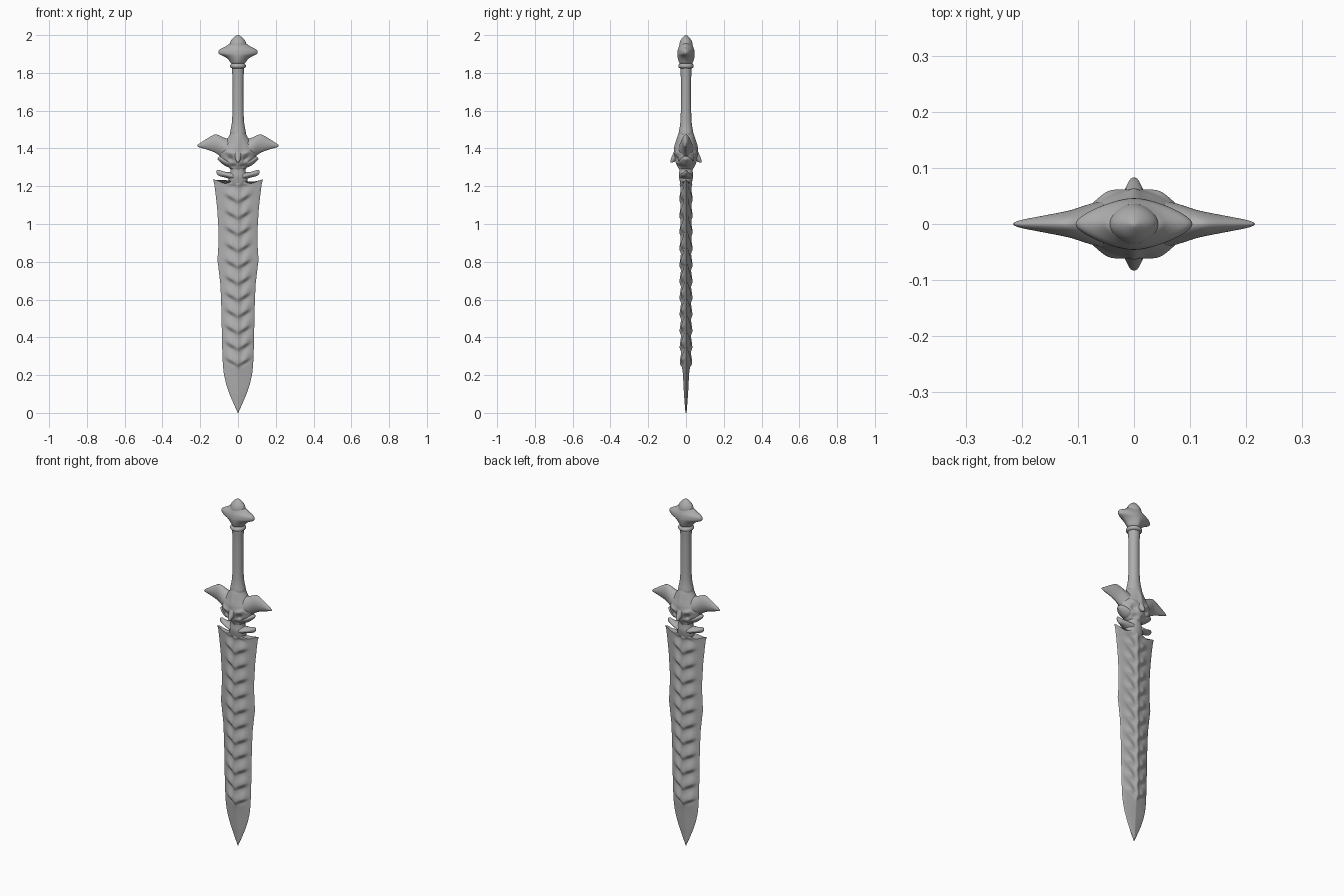
import bpy, bmesh, math
from math import sin, cos, pi, exp

bone = bpy.data.materials.new("bone_grey")
bone.diffuse_color = (0.42, 0.42, 0.42, 1)


def lerp(table, t):
    """Read a table of (position, values...) rows at position t, eased smoothly."""
    if t <= table[0][0]:
        return table[0][1:]
    for a, b in zip(table, table[1:]):
        if t <= b[0]:
            f = (t - a[0]) / (b[0] - a[0])
            return [p + (q - p) * f for p, q in zip(a[1:], b[1:])]
    return table[-1][1:]


def loft(name, rings, subdiv=0, angle=50):
    """Skin closed rings of points, cap both ends and shade smooth."""
    bm = bmesh.new()
    loops = [[bm.verts.new(p) for p in ring] for ring in rings]
    n = len(loops[0])
    for a, b in zip(loops, loops[1:]):
        for i in range(n):
            bm.faces.new((a[i], a[(i + 1) % n], b[(i + 1) % n], b[i]))
    bm.faces.new(loops[0][::-1])
    bm.faces.new(loops[-1])
    bmesh.ops.recalc_face_normals(bm, faces=bm.faces)
    me = bpy.data.meshes.new(name)
    bm.to_mesh(me)
    bm.free()
    me.materials.append(bone)
    ob = bpy.data.objects.new(name, me)
    bpy.context.collection.objects.link(ob)
    if subdiv:
        ob.modifiers.new("smooth", "SUBSURF").levels = subdiv
        ob.modifiers["smooth"].render_levels = subdiv
    bpy.ops.object.select_all(action="DESELECT")
    ob.select_set(True)
    bpy.context.view_layer.objects.active = ob
    bpy.ops.object.shade_smooth_by_angle(angle=math.radians(angle))
    return ob


def ellipse(hx, hy, n, power=1.0):
    """Oval outline; power above 1 pinches it towards a diamond."""
    pts = []
    for i in range(n):
        c, s = cos(2 * pi * i / n), sin(2 * pi * i / n)
        pts.append((hx * math.copysign(abs(c) ** power, c), hy * math.copysign(abs(s) ** power, s)))
    return pts


def upright(name, table, n=16, power=1.0, subdiv=2):
    """Stack of ovals from (z, half x, half y) rows."""
    return loft(name, [[(x, y, z) for x, y in ellipse(hx, hy, n, power)] for z, hx, hy in table], subdiv)


def sideways(name, table, n=12, subdiv=2, sign=1):
    """Row of ovals along x from (x, top z, bottom z, half y) rows."""
    return loft(name, [[(sign * x, y, (t + b) / 2 + h) for h, y in ellipse((t - b) / 2, hy, n, 1.15)]
                       for x, t, b, hy in table], subdiv)


# Blade: leaf-shaped outline with chevron ribs and a central ridge on both faces
OUTLINE = [(0.0, 0.001), (0.05, 0.024), (0.1, 0.045), (0.15, 0.062), (0.2, 0.074), (0.25, 0.080),
           (0.35, 0.084), (0.55, 0.088), (0.68, 0.093), (0.78, 0.105), (0.81, 0.109), (0.86, 0.105),
           (0.95, 0.102), (1.08, 0.110), (1.17, 0.120), (1.215, 0.126), (1.235, 0.132)]
THICK = [(0.0, 0.002), (0.1, 0.010), (0.2, 0.015), (0.28, 0.022), (1.24, 0.024)]
PITCH = 0.0868


def blade_y(x, z, hw):
    ax = abs(x)
    u = ax / hw
    core = lerp(THICK, z)[0]
    y = 0.001 + core * (1 - u) ** 0.75
    zz = z - 0.55 * ax                      # ribs rise outwards
    fade = min(1, max(0, (zz - 0.225) / 0.03)) * min(1, max(0, (1.235 - z) / 0.03))
    f = ((zz - 0.235) / PITCH) % 1
    bump = (f / 0.28 if f < 0.28 else (1 - f) / 0.72)
    bump = bump * bump * (3 - 2 * bump)
    y += fade * (bump - 0.3) * 0.015 * exp(-((ax - 0.036) / 0.025) ** 2)
    y += fade * (0.004 + 0.005 * bump) * exp(-(ax / 0.013) ** 2)
    return max(y, 0.001)


COLS, ROWS = 36, 270
rings = []
for r in range(ROWS + 1):
    z = 1.235 * r / ROWS
    hw = lerp(OUTLINE, z)[0]
    ring = []
    for side in (-1, 1):
        for c in range(COLS):
            x = -side * hw * (1 - 2 * c / COLS)
            # shoulders of the last rows dip between the corner and the middle
            u = abs(x) / hw
            dip = 0.02 * max(0, (z - 1.15) / 0.085) * sin(pi * u) ** 2
            y = 0 if c == 0 else side * blade_y(x, z, hw)
            ring.append((-x * side * side, y, z - dip))
    rings.append(ring)
loft("blade", rings, angle=60)

# Neck joining blade and guard
upright("blade_neck", [(1.19, 0.035, 0.026), (1.23, 0.055, 0.034), (1.255, 0.052, 0.040),
                       (1.275, 0.040, 0.036), (1.30, 0.040, 0.036), (1.33, 0.045, 0.04)])

# Guard: broad bony hub with brow, sockets and cheek swelling
HUB = [(1.275, 0.018, 0.026), (1.295, 0.045, 0.040), (1.32, 0.072, 0.053), (1.345, 0.092, 0.060),
       (1.375, 0.098, 0.062), (1.405, 0.085, 0.058), (1.435, 0.066, 0.050), (1.465, 0.048, 0.044),
       (1.49, 0.036, 0.036), (1.497, 0.030, 0.030)]
hub = []
for k in range(45):
    z = 1.275 + 0.222 * k / 44
    hx, hy = lerp(HUB, z)
    ring = []
    for x, y in ellipse(hx, hy, 64, 1.1):
        ax = abs(x)
        socket = exp(-((ax - 0.040) / 0.014) ** 2 - ((z - 1.345 - 0.3 * (ax - 0.04)) / 0.012) ** 2)
        brow = exp(-((ax - 0.048) / 0.022) ** 2 - ((z - 1.378 - 0.35 * (ax - 0.048)) / 0.011) ** 2)
        lower = exp(-((ax - 0.025) / 0.012) ** 2 - ((z - 1.305) / 0.010) ** 2)
        ridge = exp(-(ax / 0.012) ** 2) * exp(-((z - 1.42) / 0.04) ** 2)
        ring.append((x, y * (1 - 0.28 * socket + 0.14 * brow - 0.2 * lower + 0.12 * ridge), z))
    hub.append(ring)
loft("guard_hub", hub, 1, 80)

# Hooked snout on the front and back of the hub
for side, label in ((-1, "front"), (1, "back")):
    rows = [(0.035, 1.385, 0.026, 0.045), (0.055, 1.368, 0.020, 0.036), (0.068, 1.350, 0.014, 0.025),
            (0.078, 1.338, 0.009, 0.014), (0.083, 1.330, 0.004, 0.006)]
    loft(label + "_snout", [[(a, side * y, z + b) for a, b in ellipse(hx, hz, 12)]
                            for y, z, hx, hz in rows], 2)

for sign, label in ((-1, "left"), (1, "right")):
    # Swept wing of the crossguard
    sideways(label + "_wing", [(0.01, 1.45, 1.32, 0.045), (0.05, 1.452, 1.325, 0.045),
                               (0.08, 1.462, 1.345, 0.038), (0.105, 1.476, 1.365, 0.028),
                               (0.125, 1.478, 1.378, 0.023), (0.15, 1.463, 1.388, 0.018),
                               (0.18, 1.443, 1.398, 0.012), (0.205, 1.426, 1.405, 0.007),
                               (0.216, 1.419, 1.411, 0.002)], sign=sign)
    # Fang below the wing, and the prong above the blade shoulder
    sideways(label + "_fang", [(0.03, 1.35, 1.295, 0.040), (0.06, 1.355, 1.30, 0.040),
                               (0.085, 1.36, 1.318, 0.032), (0.10, 1.36, 1.333, 0.018),
                               (0.108, 1.35, 1.340, 0.005)], sign=sign)
    sideways(label + "_prong", [(0.01, 1.275, 1.225, 0.038), (0.04, 1.275, 1.235, 0.036),
                                (0.07, 1.276, 1.247, 0.026), (0.092, 1.284, 1.250, 0.016),
                                (0.106, 1.290, 1.256, 0.009), (0.115, 1.284, 1.268, 0.003)], sign=sign)

# Grip with flared root and a collar under the pommel
upright("grip", [(1.46, 0.046, 0.040), (1.485, 0.044, 0.040), (1.51, 0.037, 0.034), (1.55, 0.031, 0.029),
                 (1.65, 0.029, 0.027), (1.76, 0.029, 0.027), (1.81, 0.032, 0.030), (1.85, 0.036, 0.034)])
upright("collar", [(1.822, 0.030, 0.030), (1.828, 0.042, 0.041), (1.838, 0.044, 0.043),
                   (1.846, 0.040, 0.038), (1.852, 0.030, 0.030)])

# Pommel: pinched oval with side points and a stepped crown
upright("pommel", [(1.842, 0.034, 0.032), (1.86, 0.044, 0.040), (1.876, 0.058, 0.045), (1.889, 0.078, 0.047),
                   (1.898, 0.106, 0.048), (1.912, 0.109, 0.047), (1.924, 0.104, 0.045), (1.934, 0.078, 0.041),
                   (1.947, 0.056, 0.036), (1.960, 0.045, 0.031)], power=1.35)
upright("crown", [(1.93, 0.048, 0.038), (1.95, 0.046, 0.037), (1.966, 0.042, 0.033), (1.980, 0.032, 0.025),
                  (1.992, 0.018, 0.014), (2.001, 0.004, 0.004)], power=1.15)
